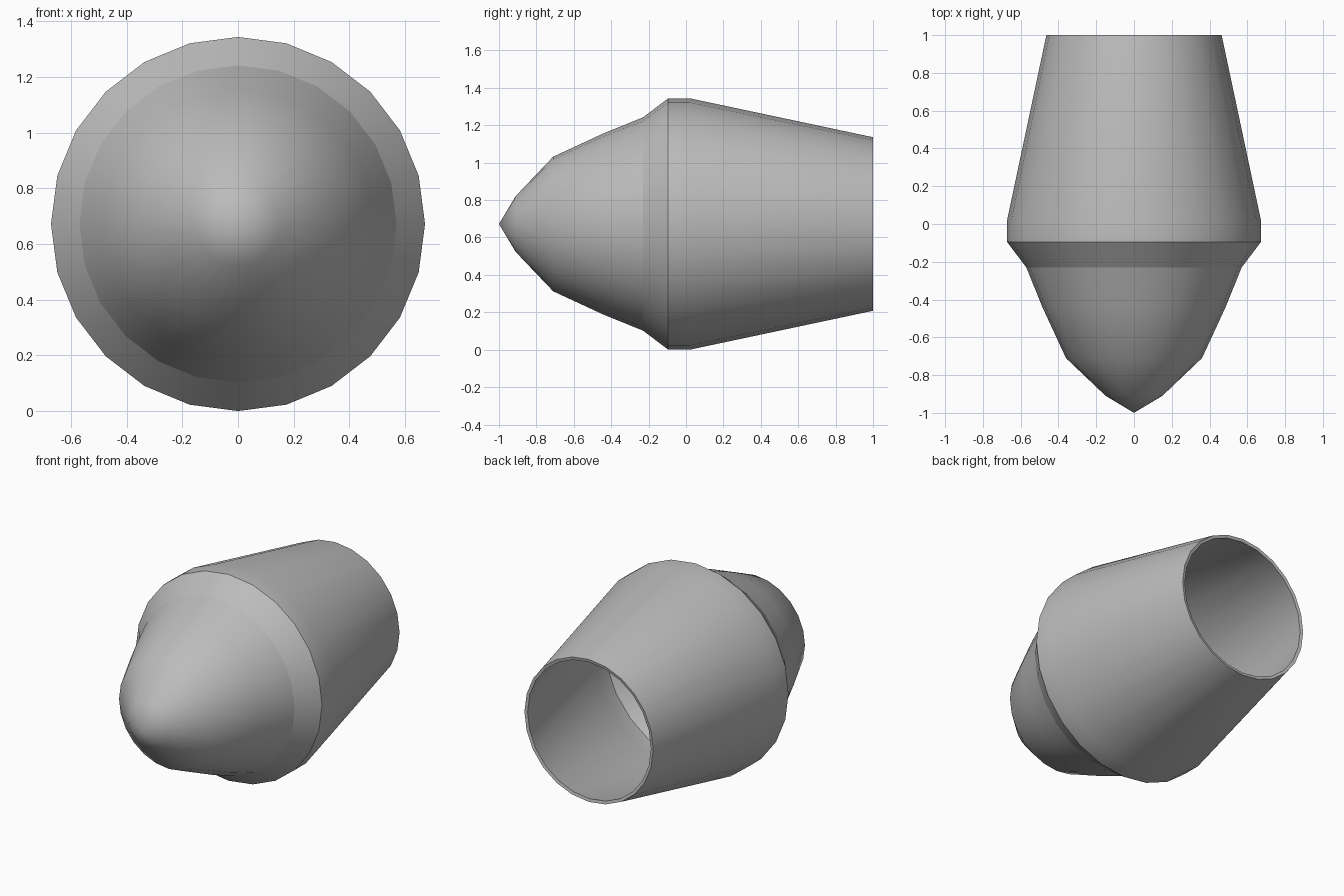
import bpy, bmesh
from math import tau
from mathutils import Matrix, Vector

cube = bpy.data.objects.get("Cube")
if cube:
    bpy.data.objects.remove(cube, do_unlink=True)

SIDES = 24
CENTRE_Z = 0.672
# radius and y, from the nose tip to the open rear
PROFILE = [(0, -1), (0.15, -0.91), (0.36, -0.71), (0.485, -0.44), (0.57, -0.23),
           (0.672, -0.095), (0.672, 0.02), (0.464, 1)]
SHARP_RINGS = (-0.23, -0.095, 1)   # y of the crisp rings

# Plain grey
grey = bpy.data.materials.new("grey")
grey.use_nodes = True
colour = (0.5, 0.5, 0.5, 1)
grey.diffuse_color = colour
grey.node_tree.nodes["Principled BSDF"].inputs["Base Color"].default_value = colour

# Turn the profile around the long axis
bm = bmesh.new()
verts = [bm.verts.new((r, y, 0)) for r, y in PROFILE]
edges = [bm.edges.new(pair) for pair in zip(verts, verts[1:])]
bmesh.ops.spin(bm, geom=verts + edges, cent=(0, 0, 0), axis=(0, 1, 0),
               angle=tau, steps=SIDES, use_merge=False, use_duplicate=False)
bmesh.ops.remove_doubles(bm, verts=bm.verts, dist=0.001)
bmesh.ops.recalc_face_normals(bm, faces=bm.faces)
bm.normal_update()
if sum(f.normal.dot(Vector((f.calc_center_median().x, 0, f.calc_center_median().z)))
       for f in bm.faces) < 0:
    bmesh.ops.reverse_faces(bm, faces=bm.faces)

# Smooth faces with crisp collar and rear rim
for f in bm.faces:
    f.smooth = True
for e in bm.edges:
    ys = [v.co.y for v in e.verts]
    if any(max(abs(y - ring) for y in ys) < 0.001 for ring in SHARP_RINGS):
        e.smooth = False
bmesh.ops.transform(bm, matrix=Matrix.Translation((0, 0, CENTRE_Z)), verts=bm.verts)

mesh = bpy.data.meshes.new("hollow_nozzle")
bm.to_mesh(mesh)
bm.free()
mesh.materials.append(grey)
nozzle = bpy.data.objects.new("hollow_nozzle", mesh)
bpy.context.collection.objects.link(nozzle)

# Thin wall grown inwards, leaving the rear open
wall = nozzle.modifiers.new("wall", 'SOLIDIFY')
wall.thickness = 0.02
wall.offset = -1
